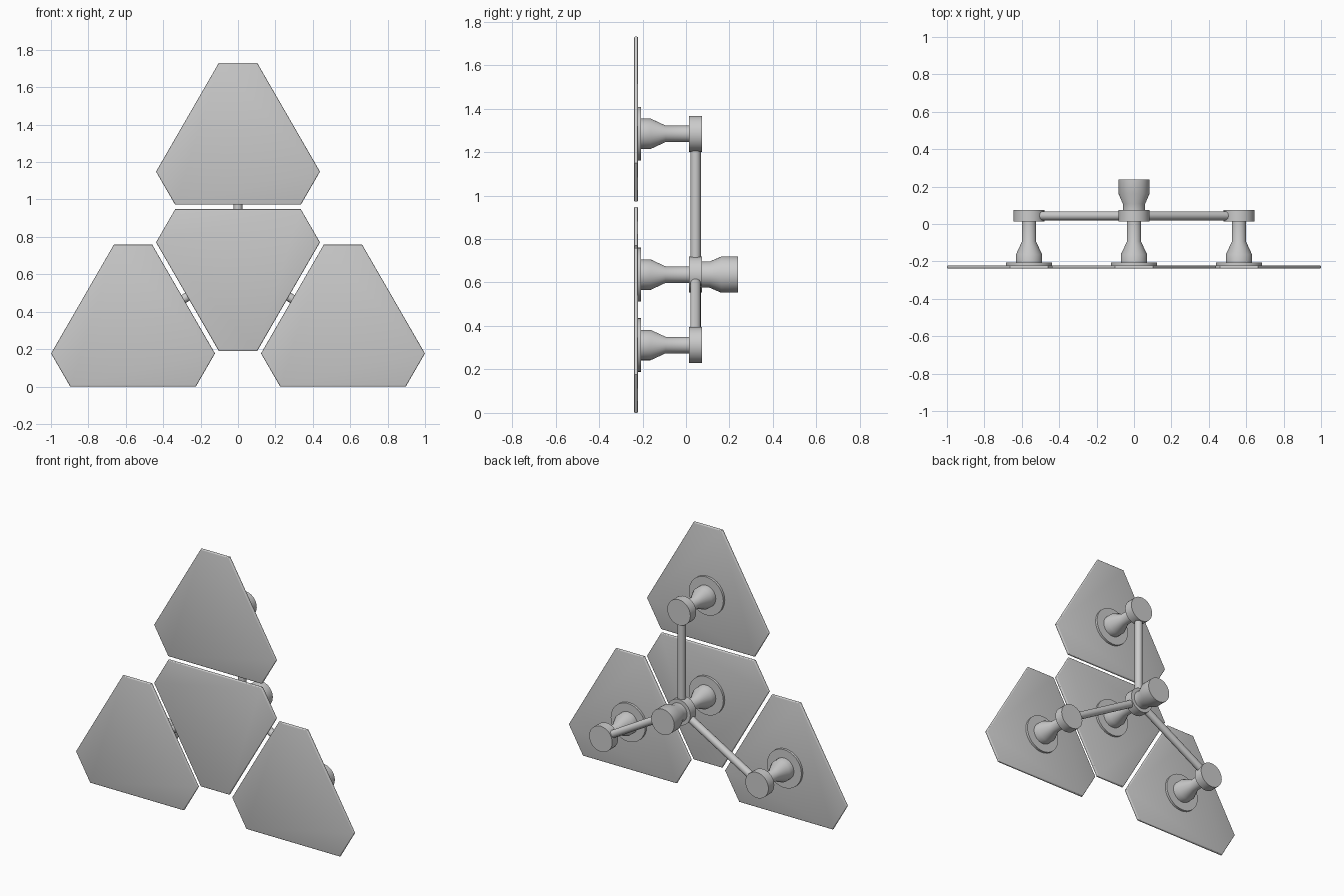
import bpy, bmesh, math
from mathutils import Vector

if "Cube" in bpy.data.objects:
    bpy.data.objects.remove(bpy.data.objects["Cube"])

HUB_Z, ARM, ARM_Y = 0.636, 0.648, 0.044
INNER, CUT = 0.312, 0.447          # panel centre to long edge / to clipped corner
SEG = 32


def finish(bm, name, angle=32):
    bmesh.ops.recalc_face_normals(bm, faces=bm.faces)
    mesh = bpy.data.meshes.new(name)
    bm.to_mesh(mesh)
    bm.free()
    obj = bpy.data.objects.new(name, mesh)
    bpy.context.collection.objects.link(obj)
    bpy.ops.object.select_all(action='DESELECT')
    obj.select_set(True)
    bpy.context.view_layer.objects.active = obj
    bpy.ops.object.shade_smooth_by_angle(angle=math.radians(angle))
    return obj


def lathe(name, profile, x, z):
    """Closed turned part around the y axis; profile is (radius, y)."""
    bm = bmesh.new()
    rings = []
    for r, y in profile:
        rings.append([bm.verts.new((x + r * math.cos(2 * math.pi * i / SEG), y,
                                    z + r * math.sin(2 * math.pi * i / SEG)))
                      for i in range(SEG)])
    for a, b in zip(rings, rings[1:]):
        for i in range(SEG):
            j = (i + 1) % SEG
            bm.faces.new((a[i], a[j], b[j], b[i]))
    bm.faces.new(rings[0])
    bm.faces.new(rings[-1])
    return finish(bm, name)


def panel(name, x, z, turn):
    """Thin triangular plate with clipped corners and rounded rims."""
    bm = bmesh.new()
    half = (2 * INNER - CUT) * math.tan(math.radians(30))
    pts = []
    for k in range(3):
        a = math.radians(90 + 120 * k) + turn
        for s in (-half, half):
            pts.append((x + CUT * math.cos(a) - s * math.sin(a),
                        z + CUT * math.sin(a) + s * math.cos(a)))
    front = bm.faces.new([bm.verts.new((px, -0.239, pz)) for px, pz in pts])
    ext = bmesh.ops.extrude_face_region(bm, geom=[front], use_keep_orig=True)
    bmesh.ops.translate(bm, vec=(0, 0.018, 0),
                        verts=[v for v in ext['geom'] if isinstance(v, bmesh.types.BMVert)])
    rims = [e for e in bm.edges
            if abs(e.verts[0].co.y - e.verts[1].co.y) < 1e-5]
    bmesh.ops.bevel(bm, geom=rims, offset=0.006, segments=3, profile=0.5, affect='EDGES')
    return finish(bm, name, 40)


def arm(name, x, z):
    """Round tube from the hub to an outer joint."""
    start, end = Vector((0, ARM_Y, HUB_Z)), Vector((x, ARM_Y, z))
    d = end - start
    bm = bmesh.new()
    bmesh.ops.create_cone(bm, cap_ends=True, segments=24, radius1=0.024,
                          radius2=0.024, depth=d.length - 0.08)
    bmesh.ops.rotate(bm, cent=(0, 0, 0), verts=bm.verts,
                     matrix=Vector((0, 0, 1)).rotation_difference(d).to_matrix())
    bmesh.ops.translate(bm, vec=(start + end) / 2, verts=bm.verts)
    return finish(bm, name)


# Centre station (inverted panel) and three outer stations
stations = [("centre", 0.0, HUB_Z, math.pi)]
for label, deg in (("top", 90), ("left", 210), ("right", 330)):
    a = math.radians(deg)
    stations.append((label, ARM * math.cos(a), HUB_Z + ARM * math.sin(a), 0.0))

for label, x, z, turn in stations:
    panel(label + "_panel", x, z, turn)
    lathe(label + "_backing_disc", [(0.124, -0.224), (0.124, -0.206)], x, z)
    lathe(label + "_stalk", [(0.07, -0.21), (0.07, -0.163), (0.038, -0.094),
                             (0.038, 0.02)], x, z)
    lathe(label + "_joint", [(0.083, 0.014), (0.083, 0.074)], x, z)
    if label != "centre":
        arm(label + "_arm", x, z)

# Mount behind the hub
lathe("wall_mount", [(0.06, 0.07), (0.06, 0.108), (0.083, 0.162), (0.083, 0.239)], 0, HUB_Z)
